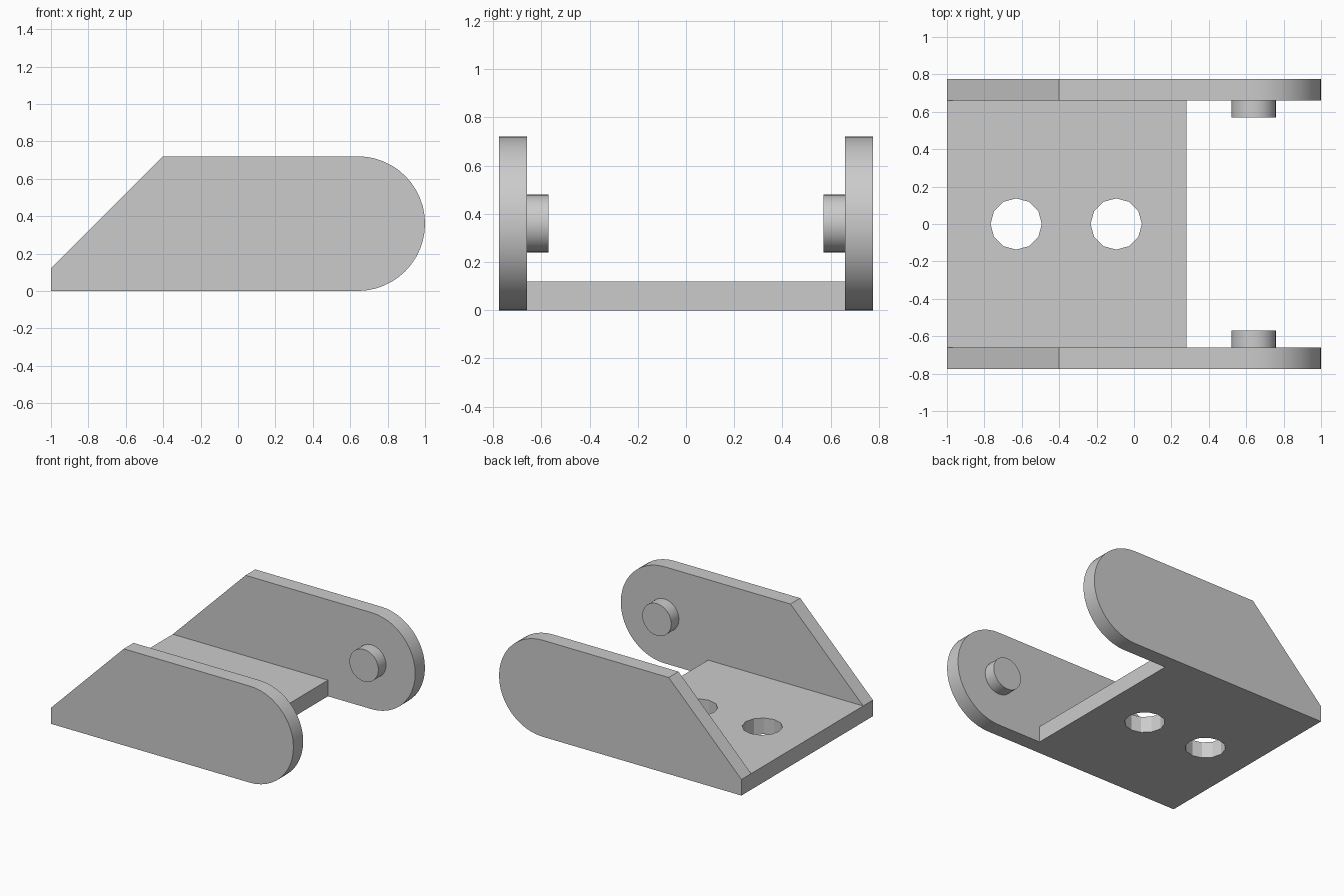
import bpy
import bmesh
import math
from mathutils import Matrix

cube = bpy.data.objects.get("Cube")
if cube:
    bpy.data.objects.remove(cube, do_unlink=True)

GREY = (0.6, 0.6, 0.6, 1)
grey = bpy.data.materials.new("grey_metal")
grey.use_nodes = True
grey.diffuse_color = GREY
grey.node_tree.nodes["Principled BSDF"].inputs["Base Color"].default_value = GREY

HALF_WIDTH = 0.775
INNER = 0.66
ROUND = 0.36            # end radius of the side plates
PIN_X = 1 - ROUND
THICK = 0.12


def finish(name, bm):
    bmesh.ops.recalc_face_normals(bm, faces=bm.faces)
    mesh = bpy.data.meshes.new(name)
    bm.to_mesh(mesh)
    bm.free()
    obj = bpy.data.objects.new(name, mesh)
    bpy.context.collection.objects.link(obj)
    mesh.materials.append(grey)
    return obj


def smooth(obj):
    bpy.ops.object.select_all(action="DESELECT")
    obj.select_set(True)
    bpy.context.view_layer.objects.active = obj
    bpy.ops.object.shade_smooth_by_angle(angle=math.radians(30))


def cylinder(name, radius, depth, sides, matrix):
    bm = bmesh.new()
    bmesh.ops.create_cone(bm, cap_ends=True, segments=sides, radius1=radius,
                          radius2=radius, depth=depth, matrix=matrix)
    return finish(name, bm)


# Side plates: sloped at the rear, rounded at the pin end
def side_plate(name, y0, y1):
    steps = 24
    outline = [(-0.4, 2 * ROUND), (-1, THICK), (-1, 0)]
    for i in range(steps + 1):
        a = math.pi * (i / steps - 0.5)
        outline.append((PIN_X + ROUND * math.cos(a), ROUND + ROUND * math.sin(a)))
    bm = bmesh.new()
    face = bm.faces.new([bm.verts.new((x, y0, z)) for x, z in outline])
    ext = bmesh.ops.extrude_face_region(bm, geom=[face])
    moved = [v for v in ext["geom"] if isinstance(v, bmesh.types.BMVert)]
    bmesh.ops.translate(bm, verts=moved, vec=(0, y1 - y0, 0))
    return finish(name, bm)


for side, label in ((-1, "front"), (1, "back")):
    smooth(side_plate(label + "_side_plate", side * INNER, side * HALF_WIDTH))
    # Inward pivot pin
    turn = Matrix.Translation((PIN_X, side * 0.615, ROUND)) @ Matrix.Rotation(math.pi / 2, 4, "X")
    smooth(cylinder(label + "_pivot_pin", 0.12, 0.09, 24, turn))

# Base plate
bm = bmesh.new()
bmesh.ops.create_cube(bm, size=1, matrix=Matrix.Translation((-0.36, 0, THICK / 2))
                      @ Matrix.Diagonal((1.28, 2 * INNER, THICK, 1)))
base = finish("base_plate", bm)

# Two bolt holes through the base
for i, x in enumerate((-0.63, -0.095)):
    cutter = cylinder(f"bolt_hole_cutter_{i + 1}", 0.137, 0.4, 12,
                      Matrix.Translation((x, 0, THICK / 2)))
    cutter.hide_render = True
    cutter.hide_set(True)
    cut = base.modifiers.new(f"bolt_hole_{i + 1}", "BOOLEAN")
    cut.operation = "DIFFERENCE"
    cut.solver = "EXACT"
    cut.object = cutter
smooth(base)
